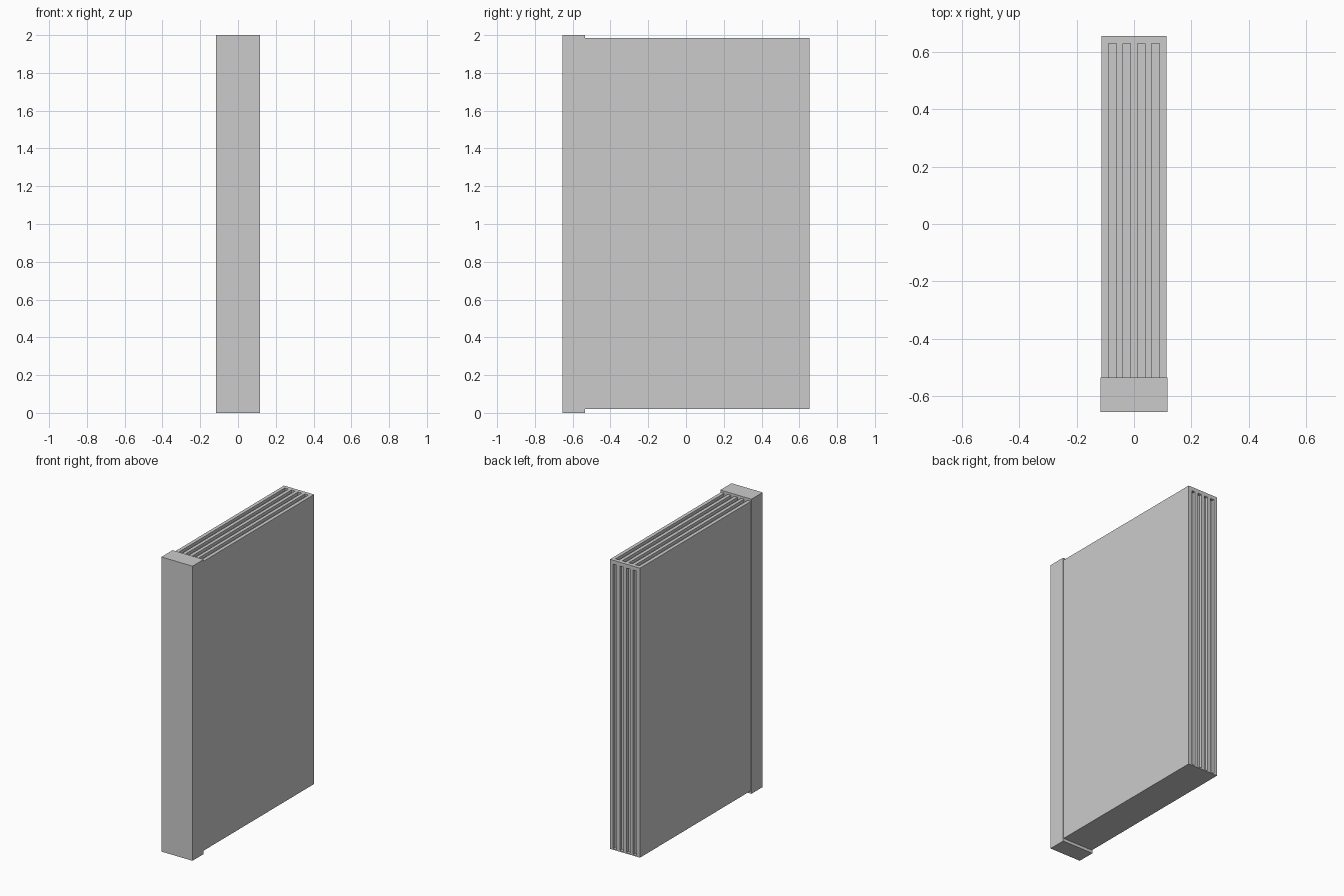
import bpy, bmesh
from mathutils import Matrix, Vector

if "Cube" in bpy.data.objects:
    bpy.data.objects.remove(bpy.data.objects["Cube"])


def add_box(bm, lo, hi):
    lo, hi = Vector(lo), Vector(hi)
    size = hi - lo
    mat = Matrix.Translation((lo + hi) / 2) @ Matrix.Diagonal((*size, 1))
    bmesh.ops.create_cube(bm, size=1, matrix=mat)


def make_boxes(name, boxes):
    bm = bmesh.new()
    for lo, hi in boxes:
        add_box(bm, lo, hi)
    mesh = bpy.data.meshes.new(name)
    bm.to_mesh(mesh)
    bm.free()
    ob = bpy.data.objects.new(name, mesh)
    bpy.context.collection.objects.link(ob)
    return ob


HALF_W, BACK, BOTTOM, TOP = 0.113, 0.655, 0.02, 1.985
RIM, DEPTH, GROOVE = 0.026, 0.02, 0.027

# Spine: the slightly wider and taller bar at the front
make_boxes("spine", [((-0.117, -0.655, 0), (0.117, -0.535, 2))])

# Block of leaves, tucked into the spine
leaves = make_boxes("leaf_block", [((-HALF_W, -0.6, BOTTOM), (HALF_W, BACK, TOP))])

# Four slots between the leaves, along the top and down the back edge
slots = []
for i in range(4):
    x = (i - 1.5) * 0.05
    x0, x1 = x - GROOVE / 2, x + GROOVE / 2
    slots.append(((x0, -0.55, TOP - DEPTH), (x1, BACK - RIM, TOP + 0.1)))
    slots.append(((x0, BACK - DEPTH, BOTTOM + 0.008), (x1, BACK + 0.1, TOP - RIM)))
cutter = make_boxes("slot_cutter", slots)
cutter.hide_render = True

mod = leaves.modifiers.new("slots", 'BOOLEAN')
mod.operation = 'DIFFERENCE'
mod.solver = 'EXACT'
mod.object = cutter
bpy.context.view_layer.objects.active = leaves
bpy.ops.object.modifier_apply(modifier=mod.name)
bpy.data.objects.remove(cutter)
